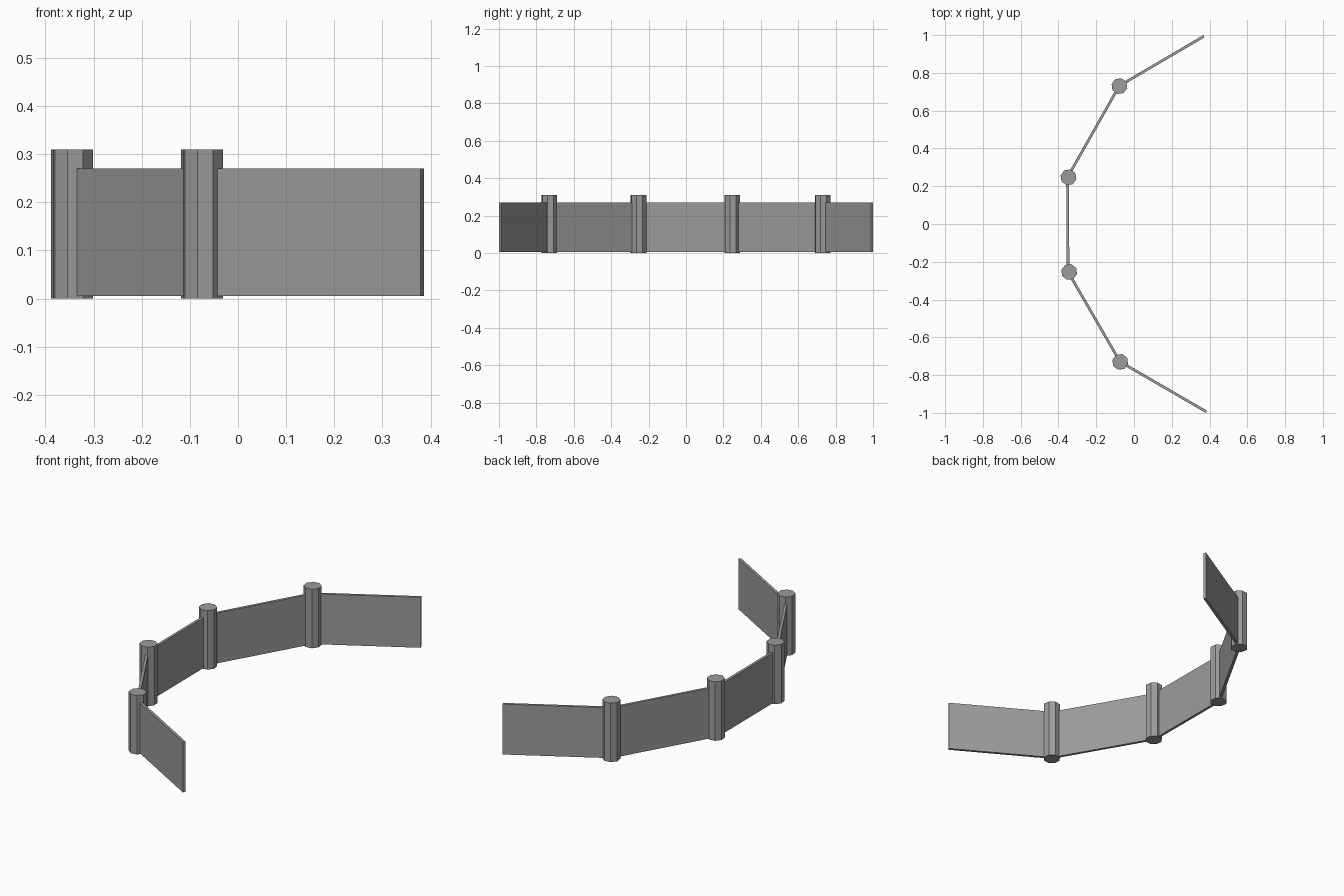
import bpy
import math
from mathutils import Vector

cube = bpy.data.objects.get("Cube")
if cube:
    bpy.data.objects.remove(cube, do_unlink=True)

# One plain grey for the whole fence
GREY = (0.33, 0.33, 0.33, 1.0)
grey = bpy.data.materials.new("stone grey")
grey.use_nodes = True
grey.diffuse_color = GREY
grey.node_tree.nodes["Principled BSDF"].inputs["Base Color"].default_value = GREY

POST_RADIUS, POST_HEIGHT = 0.043, 0.31
WALL_THICKNESS, WALL_BOTTOM, WALL_TOP = 0.014, 0.005, 0.27


def add_post(name, x, y):
    bpy.ops.mesh.primitive_cylinder_add(
        vertices=8, radius=POST_RADIUS, depth=POST_HEIGHT,
        location=(x, y, POST_HEIGHT / 2), rotation=(0, 0, math.radians(30)))
    post = bpy.context.object
    post.name = name
    post.data.materials.append(grey)


def add_wall(name, start, end):
    a, b = Vector(start), Vector(end)
    run = b - a
    mid = (a + b) / 2
    bpy.ops.mesh.primitive_cube_add(
        size=1, location=(mid.x, mid.y, (WALL_BOTTOM + WALL_TOP) / 2),
        rotation=(0, 0, math.atan2(run.y, run.x)))
    wall = bpy.context.object
    wall.name = name
    wall.scale = (run.length, WALL_THICKNESS, WALL_TOP - WALL_BOTTOM)
    wall.data.materials.append(grey)


# Octagonal posts along the arc
posts = {"front_post": (-0.073, -0.73), "front_middle_post": (-0.343, -0.254),
         "back_middle_post": (-0.347, 0.247), "back_post": (-0.077, 0.73)}
for name, (x, y) in posts.items():
    add_post(name, x, y)

# Thin wall panels from post to post, open at both ends
corners = [(0.383, -0.994), (-0.074, -0.729), (-0.349, -0.254),
           (-0.352, 0.247), (-0.078, 0.731), (0.37, 0.994)]
names = ["front_end_wall", "front_wall", "middle_wall", "back_wall", "back_end_wall"]
for name, start, end in zip(names, corners, corners[1:]):
    add_wall(name, start, end)
